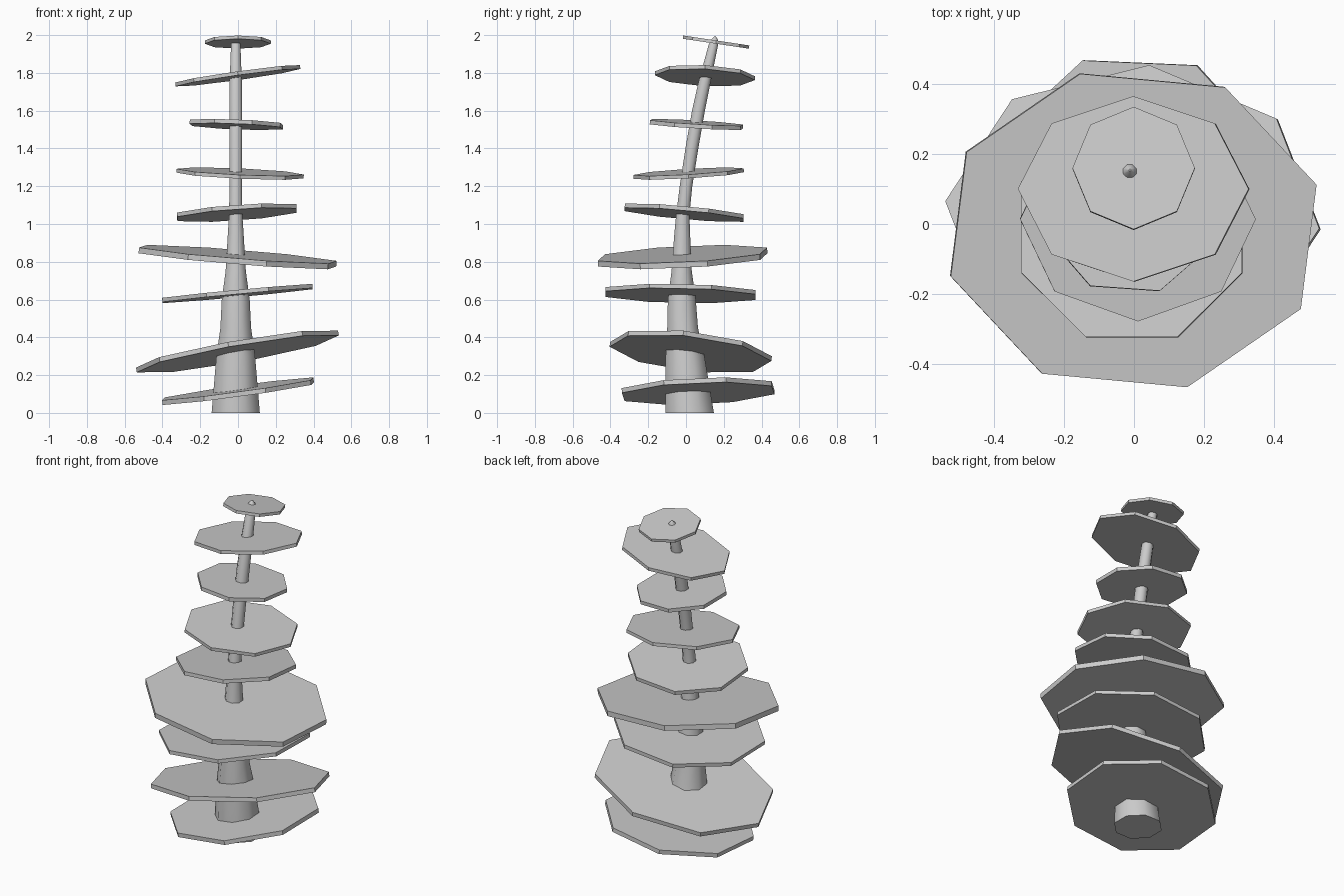
import bpy, bmesh
from math import cos, sin, radians


def finish(name, bm):
    bmesh.ops.recalc_face_normals(bm, faces=bm.faces)
    me = bpy.data.meshes.new(name)
    bm.to_mesh(me)
    bm.free()
    ob = bpy.data.objects.new(name, me)
    bpy.context.collection.objects.link(ob)
    return ob


def loft(name, rings):
    """Closed solid through rings of points."""
    bm = bmesh.new()
    vs = [[bm.verts.new(p) for p in r] for r in rings]
    n = len(vs[0])
    for a, b in zip(vs, vs[1:]):
        for i in range(n):
            j = (i + 1) % n
            bm.faces.new((a[i], a[j], b[j], b[i]))
    bm.faces.new(vs[0][::-1])
    bm.faces.new(vs[-1])
    return finish(name, bm)


# leaning, tapering trunk: (z, centre y, radius)
profile = [(0, 0.02, 0.138), (0.3, -0.005, 0.111), (0.45, -0.018, 0.088),
           (0.6, -0.022, 0.08), (0.75, -0.023, 0.058), (0.95, -0.02, 0.045),
           (1.05, -0.017, 0.038), (1.2, 0.0, 0.036), (1.4, 0.031, 0.037),
           (1.6, 0.066, 0.037), (1.75, 0.098, 0.035), (1.95, 0.145, 0.027),
           (1.975, 0.151, 0.02), (1.995, 0.154, 0.003)]
rings = [[(-0.012 + r * cos(radians(45 * i + 22.5)),
           y + r * sin(radians(45 * i + 22.5)), z) for i in range(8)]
         for z, y, r in profile]
trunk = loft("trunk", rings)
for p in trunk.data.polygons:
    p.use_smooth = len(p.vertices) == 4

# tilted octagonal foliage plates:
# centre x, y, z, radius x, radius y, turn, slope x, slope y, thickness
plates = [
    (0.000, 0.064, 0.115, 0.426, 0.43, 20, 0.137, 0.04, 0.025),
    (-0.003, 0.025, 0.325, 0.537, 0.43, -5.2, 0.175, -0.108, 0.025),
    (-0.003, -0.029, 0.632, 0.43, 0.43, 22.5, 0.093, -0.02, 0.022),
    (-0.002, -0.018, 0.825, 0.545, 0.467, 16.3, -0.08, 0.051, 0.03),
    (-0.006, -0.010, 1.060, 0.342, 0.34, 22.5, 0.07, -0.09, 0.022),
    (0.011, 0.014, 1.267, 0.337, 0.292, 0, -0.045, 0.06, 0.02),
    (-0.009, 0.055, 1.527, 0.26, 0.26, 18.5, -0.04, -0.06, 0.022),
    (-0.001, 0.100, 1.785, 0.33, 0.265, 0, 0.14, -0.05, 0.02),
    (-0.001, 0.159, 1.963, 0.175, 0.175, 0, 0.0, -0.15, 0.017),
]
for k, (cx, cy, cz, rx, ry, turn, sx, sy, t) in enumerate(plates, 1):
    ring = []
    for i in range(8):
        a = radians(turn + 45 * i)
        dx, dy = rx * cos(a), ry * sin(a)
        ring.append((dx, dy, sx * dx + sy * dy))
    # offset both faces along the plate's normal
    loft(f"foliage_plate_{k}",
         [[(cx + x - sx * h, cy + y - sy * h, cz + z + h) for x, y, z in ring]
          for h in (-t / 2, t / 2)])
